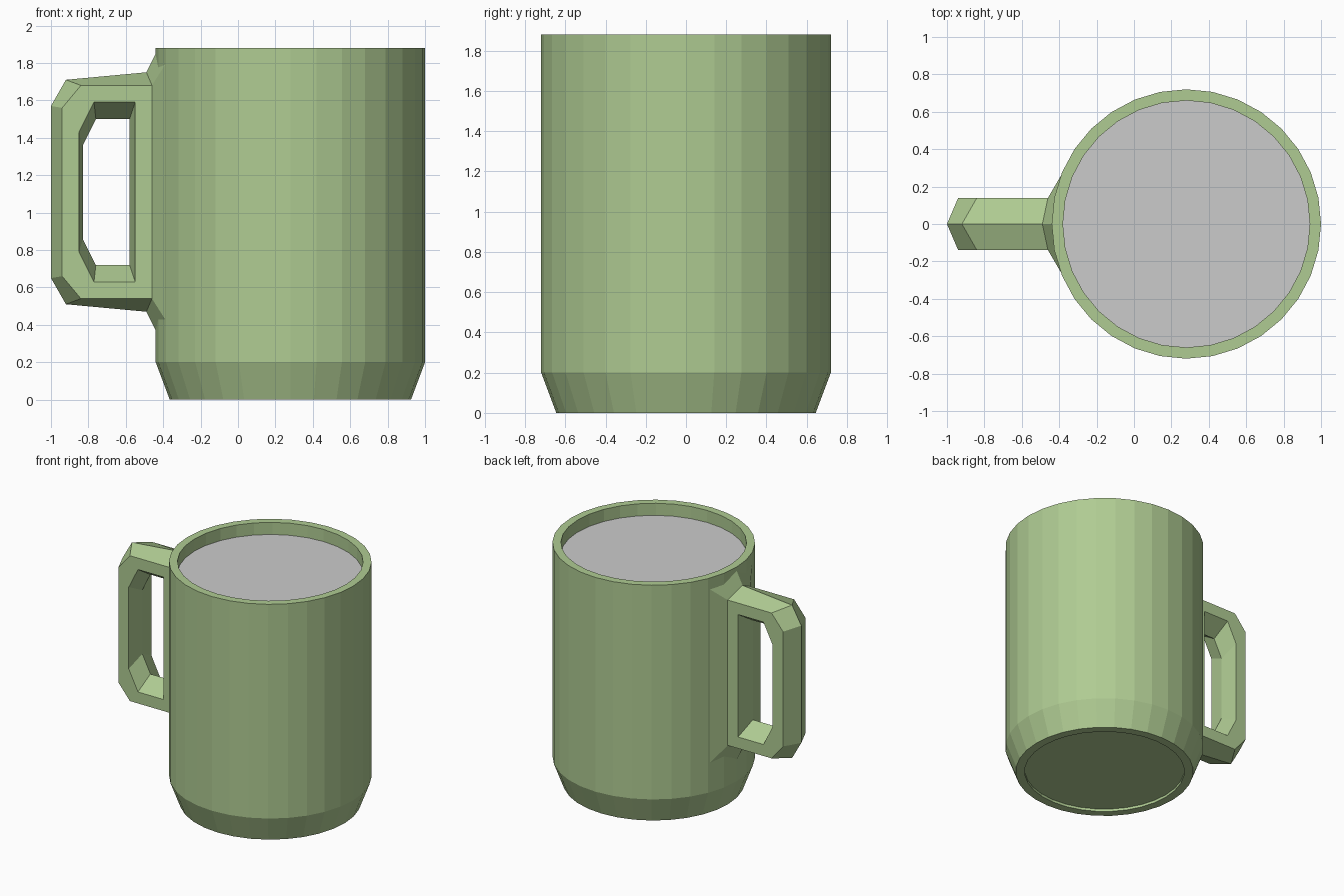
import bpy, bmesh
from math import cos, sin, tau

if "Cube" in bpy.data.objects:
    bpy.data.objects.remove(bpy.data.objects["Cube"])

SIDES = 32
CX = 0.28        # mug axis
MID_Z = 1.11     # handle is symmetric about this height

green = bpy.data.materials.new("green_glaze")
green.diffuse_color = (0.43, 0.60, 0.29, 1)
green.use_nodes = True
green.node_tree.nodes["Principled BSDF"].inputs["Base Color"].default_value = green.diffuse_color


def finish(name, bm, mat=None):
    bmesh.ops.recalc_face_normals(bm, faces=bm.faces)
    mesh = bpy.data.meshes.new(name)
    bm.to_mesh(mesh)
    bm.free()
    obj = bpy.data.objects.new(name, mesh)
    bpy.context.collection.objects.link(obj)
    if mat:
        mesh.materials.append(mat)
    return obj


def bridge(bm, a, b):
    n = len(a)
    for i in range(n):
        j = (i + 1) % n
        bm.faces.new((a[i], a[j], b[j], b[i]))


# Mug body: lathed wall with tapered foot, recessed base and inner cavity
profile = [(0.58, 0.02), (0.58, 0), (0.645, 0), (0.72, 0.2),
           (0.72, 1.88), (0.66, 1.88), (0.66, 0.12)]
bm = bmesh.new()
rings = [[bm.verts.new((CX + r * cos(tau * i / SIDES), r * sin(tau * i / SIDES), z))
          for i in range(SIDES)] for r, z in profile]
for a, b in zip(rings, rings[1:]):
    bridge(bm, a, b)
bm.faces.new(rings[0])
bm.faces.new(rings[-1])
finish("mug_body", bm, green)

# Drink surface
bm = bmesh.new()
bmesh.ops.create_circle(bm, cap_ends=True, segments=SIDES, radius=0.66)
drink = finish("drink", bm)
drink.location = (CX, 0, 1.785)
for p in drink.data.polygons:
    if p.normal.z < 0:
        p.flip()

# Handle: six-sided section with ridges, swept round a closed frame.
# Upper-half outlines (x, z), from the body outwards; lower half is mirrored.
outer_side = [(-0.46, 1.68), (-0.84, 1.68), (-0.94, 1.56)]
outer_ridge = [(-0.49, 1.75), (-0.92, 1.71), (-1.00, 1.57)]
inner_side = [(-0.55, 1.59), (-0.77, 1.59), (-0.85, 1.43)]
inner_ridge = [(-0.58, 1.50), (-0.76, 1.50), (-0.83, 1.36)]
W = 0.14
lanes = [(outer_side, -W), (outer_ridge, 0), (outer_side, W),
         (inner_side, W), (inner_ridge, 0), (inner_side, -W)]


def mirrored(points):
    return points + [(x, 2 * MID_Z - z) for x, z in reversed(points)]


bm = bmesh.new()
loops = [[bm.verts.new((x, y, z)) for x, z in mirrored(pts)] for pts, y in lanes]
for k in range(6):
    a, b = loops[k], loops[(k + 1) % 6]
    for i in range(6):
        if i == 5 and k < 2:
            continue          # open towards the body, closed by the flare
        j = (i + 1) % 6
        bm.faces.new((a[i], a[j], b[j], b[i]))

# Flare joining the handle to the body
neck = [loops[k][0] for k in (0, 1, 2)] + [loops[k][5] for k in (2, 1, 0)]
foot_top = [(-0.39, -0.26, 1.79), (-0.43, 0, 1.87), (-0.39, 0.26, 1.79)]
foot = foot_top + [(x, y, 2 * MID_Z - z) for x, y, z in reversed(foot_top)]
bridge(bm, neck, [bm.verts.new(p) for p in foot])
finish("handle", bm, green)
